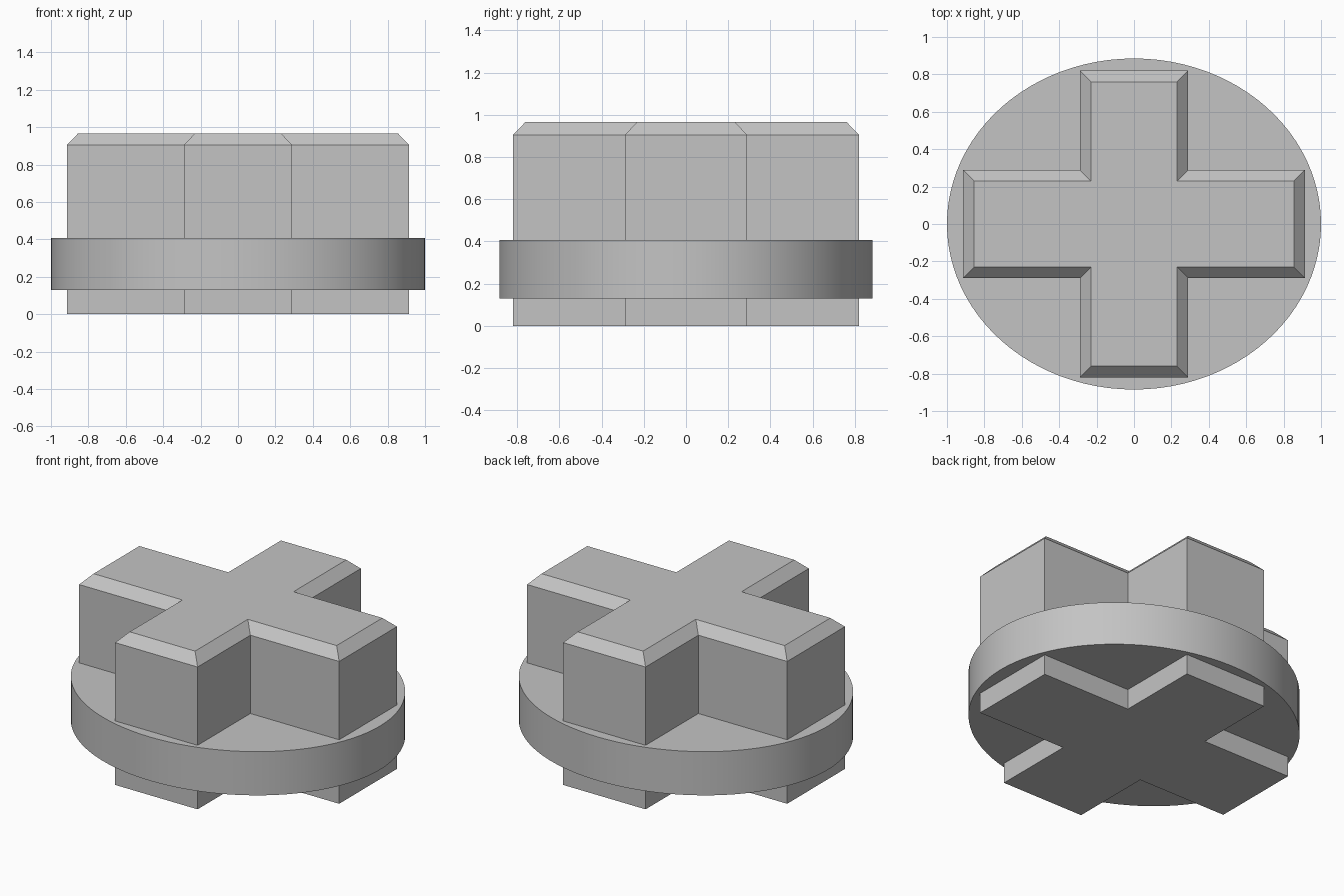
import bpy
import bmesh

if "Cube" in bpy.data.objects:
    bpy.data.objects.remove(bpy.data.objects["Cube"], do_unlink=True)

grey = bpy.data.materials.new("light grey")
grey.use_nodes = True
colour = (0.55, 0.55, 0.55, 1)
grey.diffuse_color = colour
grey.node_tree.nodes["Principled BSDF"].inputs["Base Color"].default_value = colour

ARM_X, ARM_Y, HALF_WIDTH = 0.915, 0.82, 0.29
CHAMFER = 0.06


def cross_outline(inset):
    """Plus-shaped outline, counter-clockwise, moved inwards by inset."""
    x, y, w = ARM_X - inset, ARM_Y - inset, HALF_WIDTH - inset
    quarter = [(x, w), (w, w), (w, y)]
    mirrored = [(-px, py) for px, py in reversed(quarter)]
    half = quarter + mirrored
    return half + [(-px, -py) for px, py in half]


def lofted(name, layers):
    """Joins (outline, height) layers into a closed solid."""
    bm = bmesh.new()
    rings = [[bm.verts.new((x, y, z)) for x, y in outline] for outline, z in layers]
    for low, high in zip(rings, rings[1:]):
        n = len(low)
        for i in range(n):
            j = (i + 1) % n
            bm.faces.new((low[i], low[j], high[j], high[i]))
    bm.faces.new(rings[0][::-1])
    bm.faces.new(rings[-1])
    bmesh.ops.recalc_face_normals(bm, faces=bm.faces)
    mesh = bpy.data.meshes.new(name)
    bm.to_mesh(mesh)
    bm.free()
    mesh.materials.append(grey)
    obj = bpy.data.objects.new(name, mesh)
    bpy.context.collection.objects.link(obj)
    return obj


# Cross-shaped block with a chamfered top
lofted("cross_block", [
    (cross_outline(0), 0),
    (cross_outline(0), 0.905),
    (cross_outline(CHAMFER), 0.967),
])

# Oval collar around the block
bpy.ops.mesh.primitive_cylinder_add(vertices=96, radius=1, depth=0.278,
                                    location=(0, 0, 0.268))
collar = bpy.context.object
collar.name = "oval_collar"
collar.scale.y = 0.885
bpy.ops.object.transform_apply(location=False, rotation=False, scale=True)
collar.data.materials.append(grey)
bpy.ops.object.shade_smooth_by_angle()
